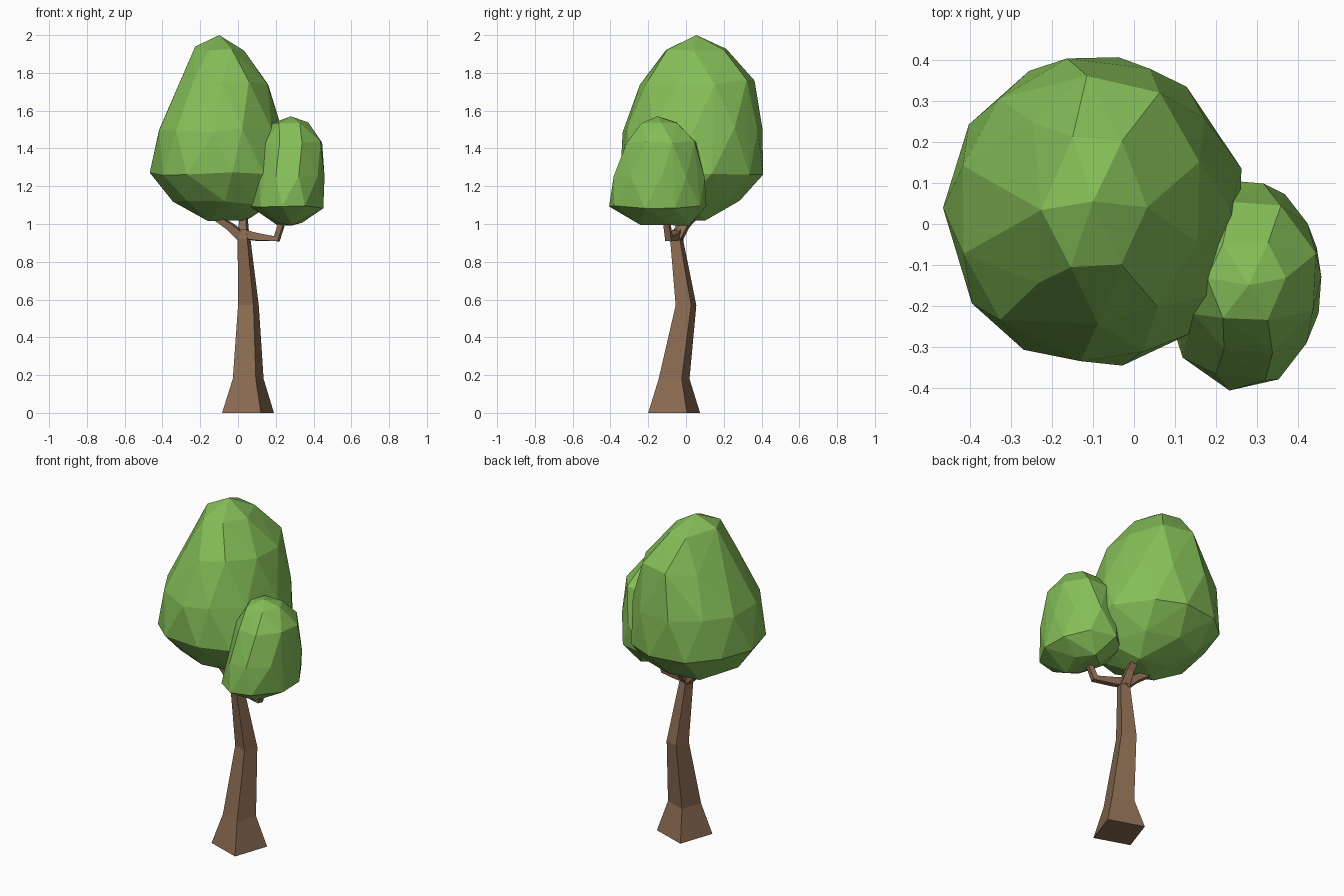
import bpy, bmesh, math, random
from mathutils import Vector

if "Cube" in bpy.data.objects:
    bpy.data.objects.remove(bpy.data.objects["Cube"])

random.seed(4)
UP = Vector((0, 0, 1))


def material(name, rgb):
    m = bpy.data.materials.new(name)
    m.diffuse_color = (*rgb, 1)
    m.use_nodes = True
    m.node_tree.nodes["Principled BSDF"].inputs["Base Color"].default_value = m.diffuse_color
    return m


bark = material("bark brown", (0.258, 0.147, 0.084))
leaf = material("leaf green", (0.235, 0.52, 0.098))


def finish(bm, name, mat):
    bmesh.ops.recalc_face_normals(bm, faces=bm.faces)
    me = bpy.data.meshes.new(name)
    bm.to_mesh(me)
    bm.free()
    me.materials.append(mat)
    bpy.context.collection.objects.link(bpy.data.objects.new(name, me))


def limb(name, sections, level=False):
    """Four-sided tapering tube through (x, y, z, radius) sections."""
    bm = bmesh.new()
    pts = [Vector(s[:3]) for s in sections]
    rings = []
    for i, s in enumerate(sections):
        t = pts[min(i + 1, len(pts) - 1)] - pts[max(i - 1, 0)]
        q = UP.rotation_difference(UP if level else t.normalized())
        ring = []
        for k in range(4):
            a = math.radians(26.2 + 90 * k)
            ring.append(bm.verts.new(
                pts[i] + q @ Vector((s[3] * math.cos(a), s[3] * math.sin(a), 0))))
        rings.append(ring)
    for a, b in zip(rings, rings[1:]):
        for k in range(4):
            j = (k + 1) % 4
            bm.faces.new((a[k], a[j], b[j], b[k]))
    bm.faces.new(rings[0][::-1])
    bm.faces.new(rings[-1])
    finish(bm, name, bark)


def foliage(name, apex, rings, jitter):
    """Faceted hull around staggered rings (z, x0, x1, y0, y1, sides)."""
    bm = bmesh.new()
    bm.verts.new(apex)
    for i, (z, x0, x1, y0, y1, n) in enumerate(rings):
        for k in range(n):
            a = 2 * math.pi * (k + 0.5 * (i % 2) + random.uniform(-.12, .12)) / n
            bm.verts.new(((x0 + x1) / 2 + (x1 - x0) / 2 * 1.02 * math.cos(a),
                          (y0 + y1) / 2 + (y1 - y0) / 2 * 1.02 * math.sin(a),
                          z + random.uniform(-jitter, jitter)))
    out = bmesh.ops.convex_hull(bm, input=bm.verts)
    loose = {v for v in out["geom_interior"] + out["geom_unused"]
             if isinstance(v, bmesh.types.BMVert)}
    bmesh.ops.delete(bm, geom=list(loose), context='VERTS')
    finish(bm, name, leaf)


# Trunk with flared foot and a bend
limb("trunk", [(0.053, -0.063, 0, 0.153), (0.054, -0.063, 0.18, 0.091),
               (0.055, 0, 0.57, 0.061), (0.032, -0.05, 0.92, 0.038),
               (0.03, -0.045, 0.97, 0.03)], level=True)

# Branches
limb("left_branch", [(0.035, -0.045, 0.92, 0.036), (-0.04, -0.03, 0.985, 0.027),
                     (-0.17, 0.0, 1.07, 0.018)])
limb("back_branch", [(0.03, -0.05, 0.92, 0.036), (0.03, 0.0, 1.0, 0.028),
                     (0.03, 0.12, 1.12, 0.018)])
limb("right_branch", [(0.03, -0.05, 0.945, 0.034), (0.10, -0.065, 0.932, 0.028),
                      (0.205, -0.09, 0.922, 0.024), (0.25, -0.11, 1.06, 0.02)])

# Foliage
foliage("large_foliage", (-0.1, 0.055, 2.0), [
    (1.93, -0.225, 0.03, -0.12, 0.225, 6),
    (1.75, -0.29, 0.165, -0.24, 0.365, 9),
    (1.50, -0.425, 0.23, -0.33, 0.405, 11),
    (1.27, -0.46, 0.27, -0.345, 0.405, 11),
    (1.11, -0.34, 0.19, -0.24, 0.28, 8),
    (1.03, -0.19, 0.08, -0.05, 0.13, 4)], 0.015)
foliage("small_foliage", (0.28, -0.15, 1.57), [
    (1.54, 0.18, 0.37, -0.25, -0.03, 6),
    (1.43, 0.13, 0.45, -0.32, 0.06, 8),
    (1.25, 0.10, 0.455, -0.385, 0.10, 9),
    (1.09, 0.07, 0.455, -0.405, 0.11, 9),
    (1.00, 0.20, 0.34, -0.24, 0.02, 5)], 0.008)
